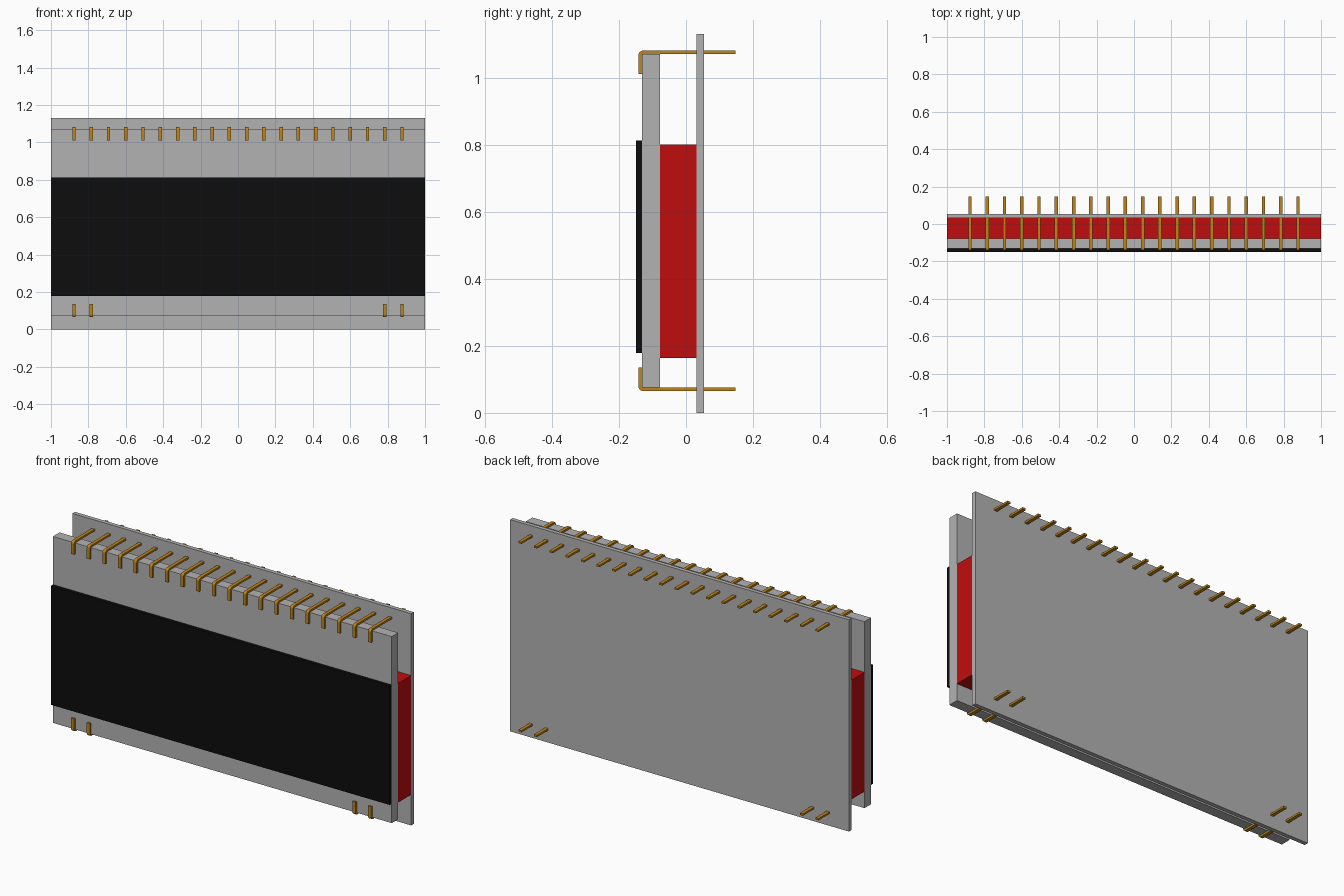
import bpy, bmesh, math
from mathutils import Vector

if "Cube" in bpy.data.objects:
    bpy.data.objects.remove(bpy.data.objects["Cube"], do_unlink=True)


def material(name, rgb):
    m = bpy.data.materials.new(name)
    m.use_nodes = True
    m.diffuse_color = (*rgb, 1)
    m.node_tree.nodes["Principled BSDF"].inputs["Base Color"].default_value = (*rgb, 1)
    return m


grey = material("grey panel", (0.45, 0.45, 0.45))
red = material("red spacer", (0.53, 0.004, 0.004))
black = material("black screen", (0.004, 0.004, 0.004))
gold = material("gold pin", (0.53, 0.235, 0.01))


def add_object(name, bm, mat):
    bmesh.ops.recalc_face_normals(bm, faces=bm.faces)
    mesh = bpy.data.meshes.new(name)
    bm.to_mesh(mesh)
    bm.free()
    mesh.materials.append(mat)
    ob = bpy.data.objects.new(name, mesh)
    bpy.context.collection.objects.link(ob)
    return ob


def slab(name, y0, y1, z0, z1, mat):
    """Full-width box spanning the given depth and height."""
    bm = bmesh.new()
    bmesh.ops.create_cube(bm, size=1)
    bmesh.ops.scale(bm, vec=(2, y1 - y0, z1 - z0), verts=bm.verts)
    bmesh.ops.translate(bm, vec=(0, (y0 + y1) / 2, (z0 + z1) / 2), verts=bm.verts)
    return add_object(name, bm, mat)


# Layered panels, back to front
GLASS_FRONT, GLASS_BACK, BOARD_FRONT = -0.132, -0.077, 0.032
GLASS_BOTTOM, GLASS_TOP = 0.075, 1.07
slab("circuit_board", BOARD_FRONT, 0.054, 0, 1.13, grey)
slab("backlight_spacer", GLASS_BACK, BOARD_FRONT, 0.164, 0.80, red)
slab("display_glass", GLASS_FRONT, GLASS_BACK, GLASS_BOTTOM, GLASS_TOP, grey)
slab("screen_area", -0.149, GLASS_FRONT, 0.178, 0.813, black)


# Bent pins that clip over the glass edge and pass through the board
THICK, WIDTH, LEG, TAIL = 0.010, 0.018, 0.06, 0.148


def pin(name, x, edge, up):
    """L-shaped pin with a rounded outer bend; up is 1 for top, -1 for bottom."""
    outer = GLASS_FRONT - THICK
    radius = 0.014
    profile = [(TAIL, 0), (TAIL, THICK)]
    for i in range(5):
        a = math.radians(90 + 22.5 * i)
        profile.append((outer + radius + radius * math.cos(a),
                        THICK - radius + radius * math.sin(a)))
    profile += [(outer, -LEG), (GLASS_FRONT, -LEG), (GLASS_FRONT, 0)]
    bm = bmesh.new()
    verts = [bm.verts.new((x - WIDTH / 2, y, edge + up * z)) for y, z in profile]
    face = bm.faces.new(verts)
    ext = bmesh.ops.extrude_face_region(bm, geom=[face])
    moved = [v for v in ext["geom"] if isinstance(v, bmesh.types.BMVert)]
    bmesh.ops.translate(bm, vec=Vector((WIDTH, 0, 0)), verts=moved)
    return add_object(name, bm, gold)


COUNT = 20
for i in range(COUNT):
    x = -0.877 + 1.754 * i / (COUNT - 1)
    pin(f"top_pin_{i + 1}", x, GLASS_TOP + 0.001, 1)
    # Only the two outermost pins on each side exist along the bottom
    if i < 2 or i >= COUNT - 2:
        pin(f"bottom_pin_{i + 1}", x, GLASS_BOTTOM, -1)
